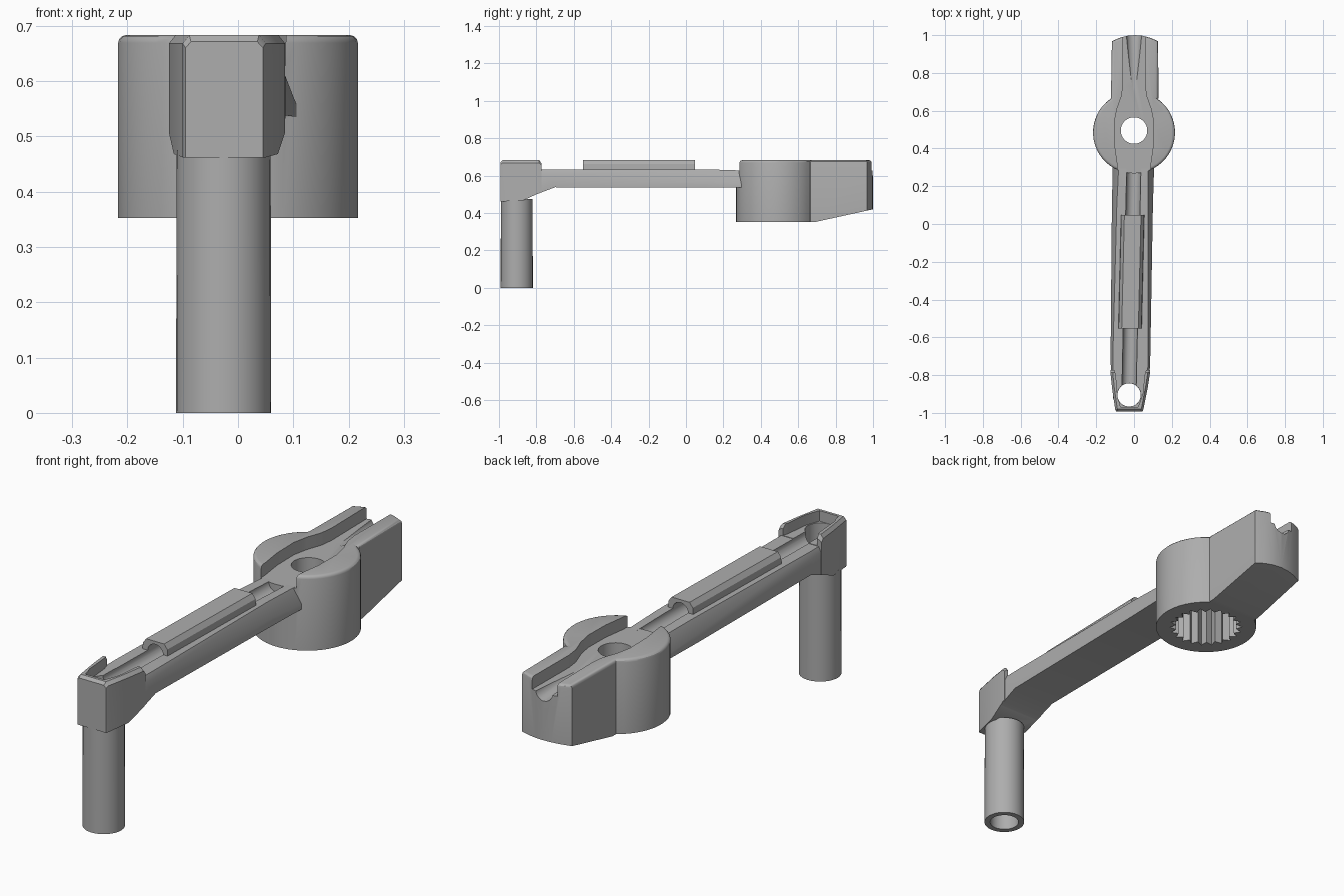
import bpy, bmesh, math
from mathutils import Vector

if "Cube" in bpy.data.objects:
    bpy.data.objects.remove(bpy.data.objects["Cube"])

grey = bpy.data.materials.new("plain grey")
grey.diffuse_color = (0.42, 0.42, 0.42, 1)
grey.use_nodes = True
grey.node_tree.nodes["Principled BSDF"].inputs["Base Color"].default_value = grey.diffuse_color
TOP = 0.683


def finish(name, bm):
    bmesh.ops.recalc_face_normals(bm, faces=bm.faces)
    me = bpy.data.meshes.new(name)
    bm.to_mesh(me)
    bm.free()
    me.materials.append(grey)
    ob = bpy.data.objects.new(name, me)
    bpy.context.collection.objects.link(ob)
    return ob


def loft(name, rings):
    """Skin a row of equal rings and cap both ends."""
    bm = bmesh.new()
    rows = [[bm.verts.new(p) for p in r] for r in rings]
    n = len(rows[0])
    for a, b in zip(rows, rows[1:]):
        for i in range(n):
            bm.faces.new((a[i], a[(i + 1) % n], b[(i + 1) % n], b[i]))
    bm.faces.new(rows[0])
    bm.faces.new(rows[-1])
    return finish(name, bm)


def prism(name, outline, z0, z1):
    return loft(name, [[(x, y, z) for x, y in outline] for z in (z0, z1)])


def rod(name, a, b, r1, r2=None, n=32):
    a, b = Vector(a), Vector(b)
    r2 = r1 if r2 is None else r2
    turn = (b - a).to_track_quat('Z', 'Y')
    ring = [Vector((math.cos(2 * math.pi * i / n), math.sin(2 * math.pi * i / n), 0)) for i in range(n)]
    return loft(name, [[c + turn @ (p * r) for p in ring] for c, r in ((a, r1), (b, r2))])


def combine(ob, other, op='DIFFERENCE', keep=False):
    m = ob.modifiers.new(op.lower(), 'BOOLEAN')
    m.operation, m.object, m.solver = op, other, 'EXACT'
    bpy.context.view_layer.objects.active = ob
    bpy.ops.object.modifier_apply(modifier=m.name)
    if not keep:
        bpy.data.objects.remove(other)


def smooth(ob):
    bpy.ops.object.select_all(action='DESELECT')
    ob.select_set(True)
    bpy.context.view_layer.objects.active = ob
    bpy.ops.object.shade_smooth_by_angle(angle=math.radians(30))


def section(y, xl, xr, bottom, side, top, inset):
    """Cross-section with chamfered upper corners."""
    return [(xl, y, bottom), (xr, y, bottom), (xr, y, side),
            (xr - inset, y, top), (xl + inset, y, top), (xl, y, side)]


# Hub and tail: keyhole outline with rounded rim
HY, HR = 0.485, 0.217
outline = []
a0, a1 = math.radians(125), math.radians(415)
for i in range(41):
    a = a0 + (a1 - a0) * i / 40
    outline.append((HR * math.cos(a), HY + HR * math.sin(a)))
outline.append((0.13, 0.665))
for i in range(7):
    t = 1 - i / 3
    outline.append((0.005 + 0.122 * t, 1.0 - 0.032 * t * t))
outline.append((-0.122, 0.665))
hub = prism("hub_and_tail", outline, 0.352, TOP)
bm = bmesh.new()
bm.from_mesh(hub.data)
rim = [e for e in bm.edges if all(v.co.z > 0.68 for v in e.verts)]
bmesh.ops.bevel(bm, geom=rim, offset=0.014, segments=3, profile=0.5, affect='EDGES')
bm.to_mesh(hub.data)
bm.free()

# Sloped underside of the tail
wedge = [(0.69, 0.352), (1.1, 0.442), (1.1, 0.2), (0.69, 0.2)]
combine(hub, loft("tail_slope_cutter", [[(x, y, z) for y, z in wedge] for x in (-0.4, 0.4)]))

# Channel across the top, widening around the centre hole
half = [(0.082, 0.2), (0.088, 0.32), (0.102, 0.42), (0.104, 0.54),
        (0.09, 0.61), (0.065, 0.68), (0.058, 0.74), (0.062, 1.1)]
channel = half + [(-x, y) for x, y in reversed(half)]
combine(hub, prism("channel_cutter", channel, 0.628, 0.8))
combine(hub, rod("tail_groove_cutter", (0, 0.72, 0.64), (0, 1.05, 0.635), 0.014, 0.047, 20))

# Centre hole and splined socket
combine(hub, rod("hub_hole_cutter", (0, 0.495, 0.2), (0, 0.495, 0.9), 0.07))
teeth = 22
star = []
for i in range(teeth * 2):
    a = math.pi * i / teeth
    r = 0.157 if i % 2 else 0.131
    star.append((r * math.cos(a), HY + r * math.sin(a)))
combine(hub, prism("socket_cutter", star, 0.2, 0.55))
smooth(hub)

# Arm: tapering bar with chamfers that widen towards the hub
arm = loft("arm", [
    section(-0.80, -0.122, 0.082, 0.50, 0.612, 0.634, 0.010),
    section(-0.70, -0.124, 0.086, 0.538, 0.608, 0.634, 0.012),
    section(0.10, -0.117, 0.100, 0.536, 0.572, 0.634, 0.026),
    section(0.325, -0.112, 0.107, 0.536, 0.555, 0.627, 0.032)])

# Head block at the post end, with an open pocket
head = loft("head_block", [
    section(-0.992, -0.095, 0.045, 0.462, 0.660, 0.671, 0.010),
    section(-0.980, -0.100, 0.050, 0.462, 0.668, TOP, 0.012),
    section(-0.870, -0.116, 0.072, 0.468, 0.668, TOP, 0.012),
    section(-0.785, -0.125, 0.085, 0.507, 0.668, TOP, 0.012),
    section(-0.772, -0.125, 0.085, 0.513, 0.655, 0.665, 0.012)])
combine(arm, head, 'UNION')
pocket = [(-0.072, -0.968), (0.022, -0.968), (0.046, -0.90), (0.056, -0.80),
          (0.074, -0.74), (-0.114, -0.74), (-0.096, -0.80), (-0.088, -0.90)]
combine(arm, prism("pocket_cutter", pocket, 0.636, 0.8))
PX, PY = -0.026, -0.905
combine(arm, rod("bore_cutter", (PX, PY, 0.2), (PX, PY, 0.9), 0.062))

# Sleeve over the long groove
sleeve = loft("sleeve", [
    [(c - 0.062, y, 0.626), (c + 0.062, y, 0.626), (c + 0.060, y, 0.662),
     (c + 0.044, y, TOP), (c - 0.044, y, TOP), (c - 0.060, y, 0.662)]
    for y, c in ((-0.552, -0.021), (0.048, -0.007))])

# Round groove running from the post to the hub, also boring the sleeve
groove = rod("groove_cutter", (-0.027, -0.905, 0.632), (-0.001, 0.30, 0.632), 0.038)
combine(arm, groove, keep=True)
combine(sleeve, groove)
smooth(arm)
smooth(sleeve)

# Hollow handle post
post = rod("handle_post", (PX, PY, 0), (PX, PY, 0.475), 0.086, 0.085)
combine(post, rod("post_bore_cutter", (PX, PY, -0.1), (PX, PY, 0.6), 0.0615))
smooth(post)
